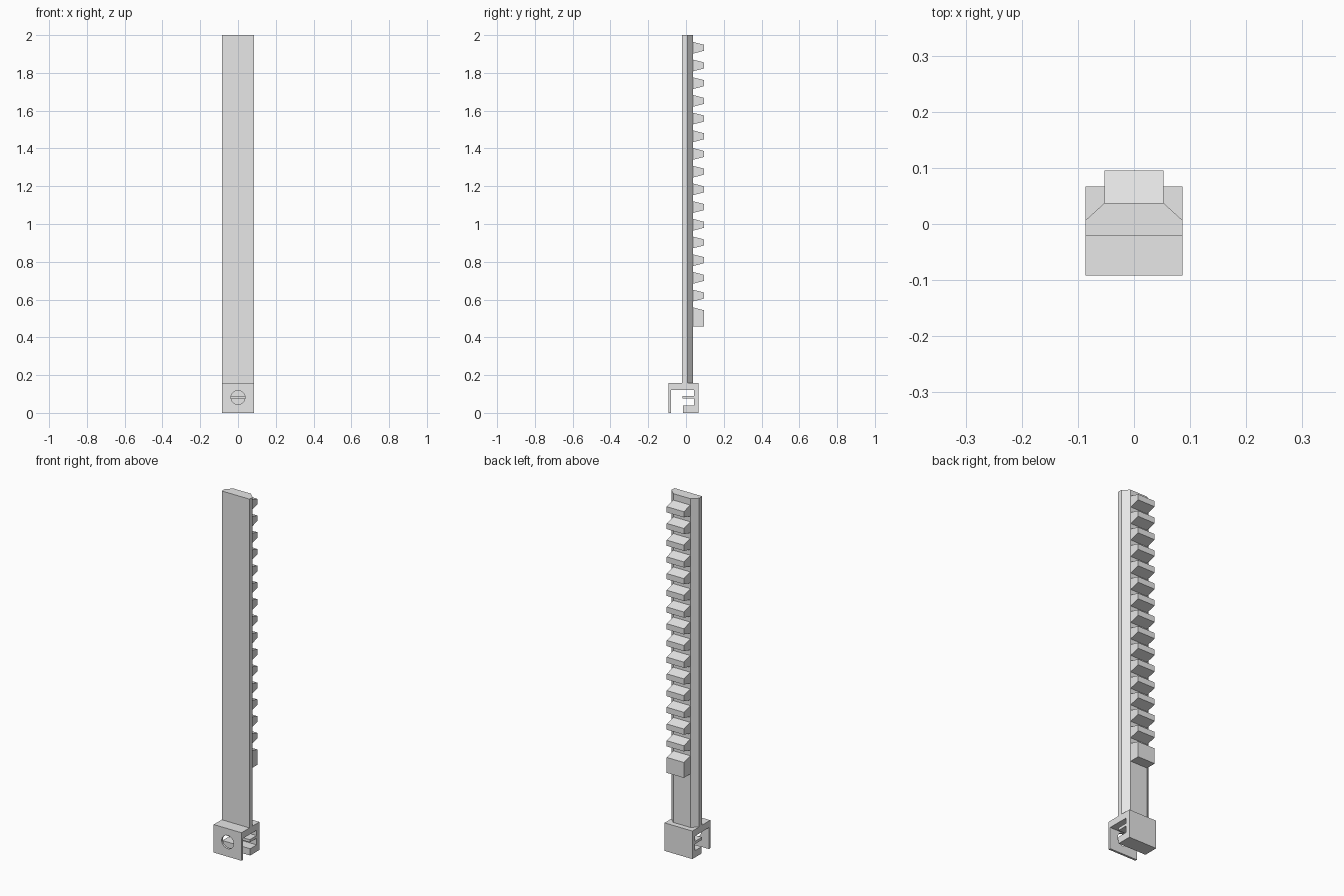
import bpy, bmesh, math
from mathutils import Vector

cube = bpy.data.objects.get("Cube")
if cube:
    bpy.data.objects.remove(cube, do_unlink=True)

grey = bpy.data.materials.new("plain grey")
grey.use_nodes = True
grey.diffuse_color = (0.8, 0.8, 0.8, 1)
grey.node_tree.nodes["Principled BSDF"].inputs["Base Color"].default_value = grey.diffuse_color


def prism(name, points, direction):
    """Extrude a closed planar outline along a direction."""
    bm = bmesh.new()
    face = bm.faces.new([bm.verts.new(p) for p in points])
    result = bmesh.ops.extrude_face_region(bm, geom=[face])
    verts = [g for g in result["geom"] if isinstance(g, bmesh.types.BMVert)]
    bmesh.ops.translate(bm, vec=Vector(direction), verts=verts)
    if face.is_valid and len(face.link_loops if hasattr(face, "link_loops") else face.loops) and \
            all(len(e.link_faces) > 2 for e in face.edges):
        bm.faces.remove(face)
    bmesh.ops.recalc_face_normals(bm, faces=bm.faces)
    mesh = bpy.data.meshes.new(name)
    bm.to_mesh(mesh)
    bm.free()
    mesh.materials.append(grey)
    obj = bpy.data.objects.new(name, mesh)
    bpy.context.collection.objects.link(obj)
    return obj


def side_prism(name, outline, half_width):
    """Extrude a (y, z) outline symmetrically across x."""
    return prism(name, [(-half_width, y, z) for y, z in outline], (2 * half_width, 0, 0))


HALF, TOOTH_HALF = 0.086, 0.053
BACK, TIP = 0.037, 0.095
FOOT_TOP = 0.157

# Long rail with chamfered back edges
half = [(HALF, -0.021), (HALF, 0.007), (TOOTH_HALF, BACK)]
section = half + [(-x, y) for x, y in reversed(half)]
prism("rail", [(x, y, FOOT_TOP) for x, y in section], (0, 0, 2 - FOOT_TOP))

# Row of tapered teeth
PITCH = 0.0937
for i in range(15):
    z = 1.933 - i * PITCH
    side_prism(f"tooth_{i + 1}",
               [(BACK, z - 0.031), (TIP, z - 0.016), (TIP, z + 0.016), (BACK, z + 0.031)],
               TOOTH_HALF)

# Deeper end tooth with a flat underside
z = 1.933 - 15 * PITCH
side_prism("end_tooth", [(BACK, 0.457), (TIP, 0.457), (TIP, z + 0.016), (BACK, z + 0.031)],
           TOOTH_HALF)

# Foot clip: thin front plate, top bridge, back wall, shelf and lower block
foot = side_prism("foot_clip", [
    (-0.092, 0), (-0.08, 0), (-0.08, 0.12), (0.042, 0.12), (0.042, 0.09), (-0.018, 0.09),
    (-0.018, 0.075), (0.042, 0.075), (0.042, 0.038), (-0.015, 0.038), (-0.015, 0),
    (0.067, 0), (0.067, FOOT_TOP), (-0.092, FOOT_TOP)], HALF)

# Round hole through the front plate
ring = [(0.037 * math.cos(a), -0.11, 0.082 + 0.037 * math.sin(a))
        for a in (math.tau * k / 32 for k in range(32))]
cutter = prism("hole_cutter", ring, (0, 0.05, 0))
cutter.hide_render = True
cutter.hide_viewport = True
hole = foot.modifiers.new("hole", "BOOLEAN")
hole.operation = "DIFFERENCE"
hole.solver = "EXACT"
hole.object = cutter
